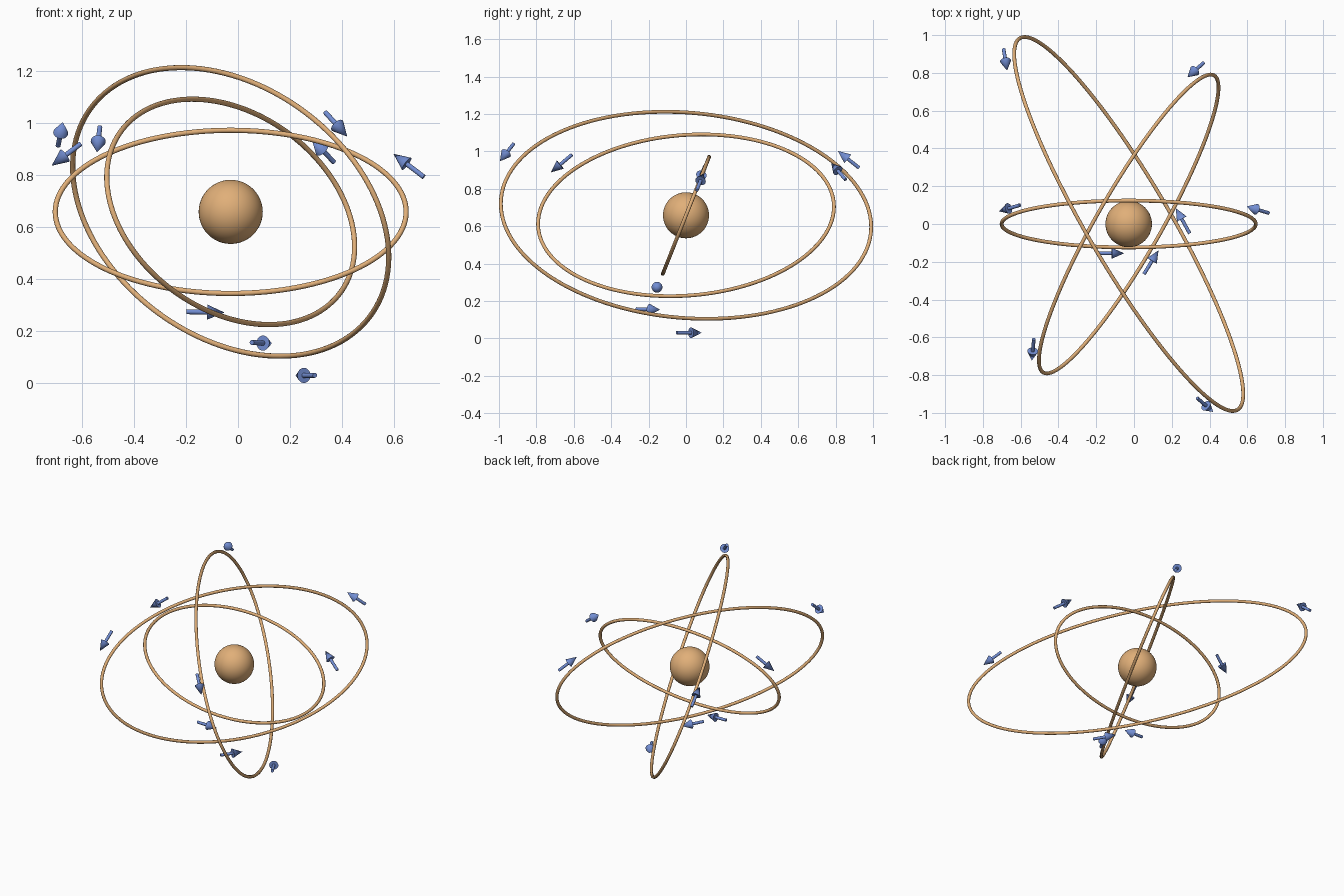
import bpy, bmesh, math
from mathutils import Vector, Matrix

if "Cube" in bpy.data.objects:
    bpy.data.objects.remove(bpy.data.objects["Cube"])

CENTER = Vector((-0.028, 0, 0.658))


def material(name, color):
    m = bpy.data.materials.new(name)
    m.diffuse_color = (*color, 1)
    m.use_nodes = True
    m.node_tree.nodes["Principled BSDF"].inputs["Base Color"].default_value = m.diffuse_color
    return m


tan = material("warm tan", (0.75, 0.43, 0.19))
blue = material("soft blue", (0.17, 0.27, 0.65))


def finish(bm, name, mat, angle=40):
    bmesh.ops.recalc_face_normals(bm, faces=bm.faces)
    me = bpy.data.meshes.new(name)
    bm.to_mesh(me)
    bm.free()
    me.materials.append(mat)
    ob = bpy.data.objects.new(name, me)
    bpy.context.collection.objects.link(ob)
    bpy.ops.object.select_all(action='DESELECT')
    ob.select_set(True)
    bpy.context.view_layer.objects.active = ob
    bpy.ops.object.shade_smooth_by_angle(angle=math.radians(angle))
    return ob


# Tube swept round an ellipse given by two conjugate half-diameters
def orbit_ring(name, u, v, radius=0.01, steps=128, sides=12):
    u, v = Vector(u), Vector(v)
    normal = u.cross(v).normalized()
    bm = bmesh.new()
    loops = []
    for i in range(steps):
        t = 2 * math.pi * i / steps
        p = CENTER + u * math.cos(t) + v * math.sin(t)
        tangent = (v * math.cos(t) - u * math.sin(t)).normalized()
        out = tangent.cross(normal)
        loop = []
        for k in range(sides):
            a = 2 * math.pi * k / sides
            loop.append(bm.verts.new(p + radius * (out * math.cos(a) + normal * math.sin(a))))
        loops.append(loop)
    for i in range(steps):
        a, b = loops[i], loops[(i + 1) % steps]
        for k in range(sides):
            n = (k + 1) % sides
            bm.faces.new((a[k], a[n], b[n], b[k]))
    finish(bm, name, tan)


# Arrow: thin shaft with a cone head ending at the tip
def arrow(name, tail, tip, shaft_r=0.0095, head_r=0.029, head_len=0.066):
    tail, tip = Vector(tail), Vector(tip)
    d = tip - tail
    length = d.length
    turn = Matrix.Translation(tail) @ d.to_track_quat('Z', 'Y').to_matrix().to_4x4()
    shaft_len = length - head_len
    bm = bmesh.new()
    bmesh.ops.create_cone(bm, cap_ends=True, segments=20, radius1=shaft_r, radius2=shaft_r,
                          depth=shaft_len,
                          matrix=turn @ Matrix.Translation((0, 0, shaft_len / 2)))
    bmesh.ops.create_cone(bm, cap_ends=True, segments=20, radius1=head_r, radius2=0,
                          depth=head_len,
                          matrix=turn @ Matrix.Translation((0, 0, length - head_len / 2)))
    finish(bm, name, blue)


# Central ball
bm = bmesh.new()
bmesh.ops.create_uvsphere(bm, u_segments=48, v_segments=24, radius=0.123,
                          matrix=Matrix.Translation(CENTER))
finish(bm, "central_ball", tan)

# Three tilted orbits
orbit_ring("tilted_orbit", (0.673, 0, 0), (0, 0.124, 0.313))
orbit_ring("large_orbit", (-0.551, 0.99, -0.062), (-0.253, 0, 0.55))
orbit_ring("small_orbit", (0.434, 0.791, 0.046), (-0.194, 0, 0.43))

# Direction arrows, three beside each orbit: tail, tip
arrows = {
    "tilted_orbit_arrow": [((0.713, 0.058, 0.792), (0.596, 0.093, 0.881)),
                           ((-0.604, 0.100, 0.919), (-0.715, 0.067, 0.835)),
                           ((-0.197, -0.155, 0.275), (-0.052, -0.155, 0.272))],
    "large_orbit_arrow": [((-0.690, 0.925, 0.912), (-0.672, 0.812, 1.002)),
                          ((0.335, -0.922, 1.040), (0.419, -0.995, 0.947)),
                          ((0.295, -0.050, 0.031), (0.221, 0.084, 0.030))],
    "small_orbit_arrow": [((0.368, 0.853, 0.849), (0.283, 0.777, 0.937)),
                          ((-0.530, -0.609, 0.983), (-0.541, -0.723, 0.887)),
                          ((0.053, -0.265, 0.157), (0.130, -0.139, 0.153))],
}
for name, pairs in arrows.items():
    for i, (tail, tip) in enumerate(pairs):
        arrow(f"{name}_{i + 1}", tail, tip)
